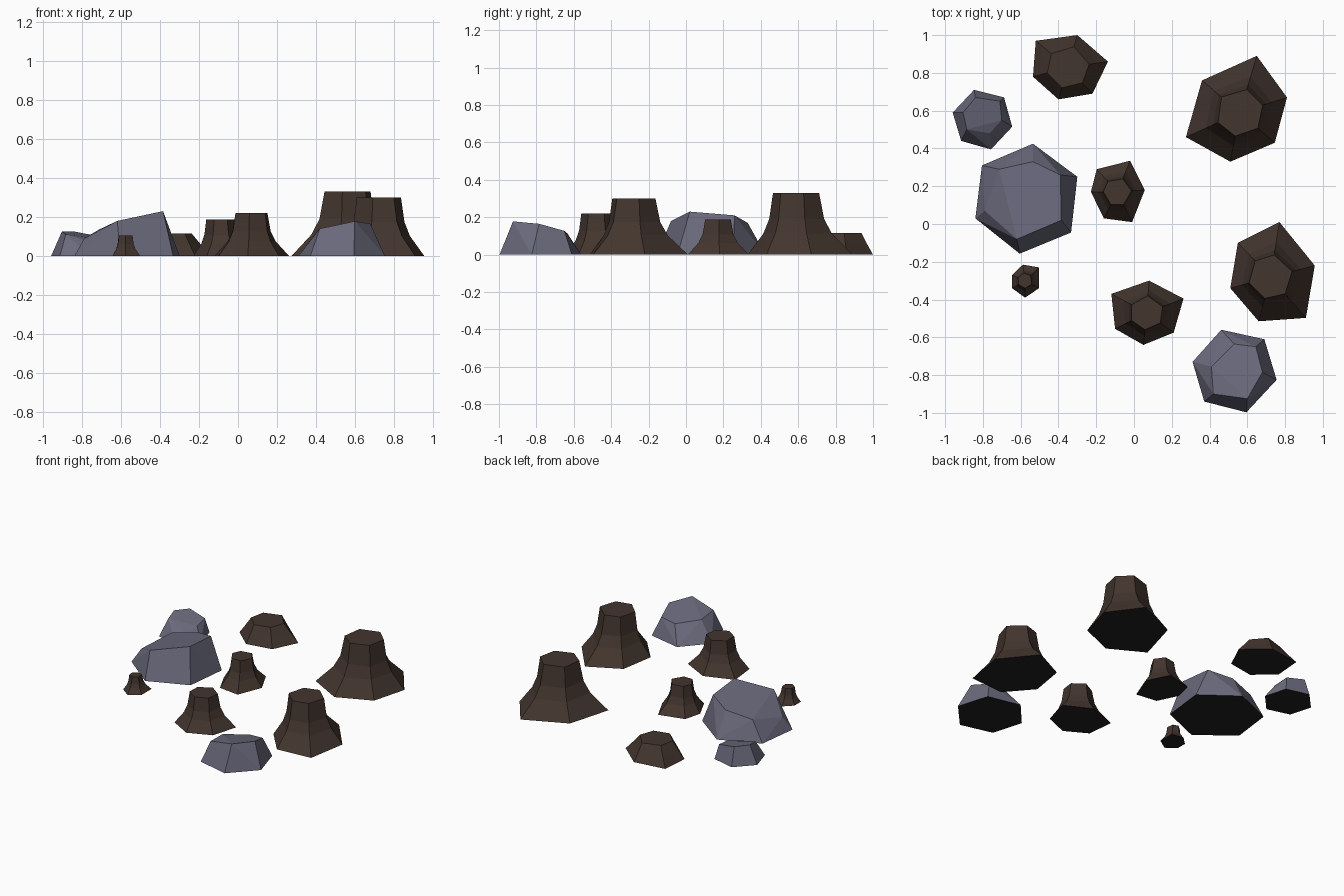
import bpy, bmesh
from mathutils import Vector

if "Cube" in bpy.data.objects:
    bpy.data.objects.remove(bpy.data.objects["Cube"])


def material(name, color):
    m = bpy.data.materials.new(name)
    m.diffuse_color = (*color, 1)
    m.use_nodes = True
    m.node_tree.nodes["Principled BSDF"].inputs["Base Color"].default_value = m.diffuse_color
    return m


BARK = material("dark brown", (0.056, 0.0355, 0.027))
STONE = material("blue grey", (0.145, 0.142, 0.2))
UNDERSIDE = material("near black", (0.0144, 0.0144, 0.0144))

FLARED = ((0, 1), (0.34, 0.385), (0.58, 0.15), (1, 0))  # height, blend to foot
STRAIGHT = ((0, 1), (0.5, 0.48), (1, 0))


def finish(name, bm, mat):
    bmesh.ops.recalc_face_normals(bm, faces=bm.faces)
    # undersides are near black
    for f in bm.faces:
        f.material_index = 1 if f.normal.z < -0.9 else 0
    mesh = bpy.data.meshes.new(name)
    bm.to_mesh(mesh)
    bm.free()
    mesh.materials.append(mat)
    mesh.materials.append(UNDERSIDE)
    bpy.context.collection.objects.link(bpy.data.objects.new(name, mesh))


def mound(name, center, radius, height, base, profile=FLARED):
    """Six-sided mound: irregular foot blending into a regular flat top."""
    bm = bmesh.new()
    c = Vector(center)
    rings = []
    for zf, t in profile:
        ring = []
        for p in base:
            foot = Vector(p)
            top = c + (foot - c).normalized() * radius
            q = top.lerp(foot, t)
            ring.append(bm.verts.new((q.x, q.y, zf * height)))
        rings.append(ring)
    for lo, hi in zip(rings, rings[1:]):
        for i in range(6):
            j = (i + 1) % 6
            bm.faces.new((lo[i], lo[j], hi[j], hi[i]))
    bm.faces.new(rings[0])
    bm.faces.new(rings[-1])
    finish(name, bm, BARK)


def rock(name, base, top):
    """Faceted boulder: hull of a foot outline and a tilted top outline."""
    bm = bmesh.new()
    for p in [(x, y, 0) for x, y in base] + top:
        bm.verts.new(p)
    bmesh.ops.convex_hull(bm, input=bm.verts)
    bmesh.ops.dissolve_limit(bm, angle_limit=0.12, verts=bm.verts, edges=bm.edges)
    finish(name, bm, STONE)


# brown mounds
mound("mound_back_right", (.56, .59), .127, .33,
      [(.65, .89), (.81, .67), (.745, .43), (.51, .33), (.275, .46), (.36, .76)])
mound("mound_right", (.723, -.28), .118, .30,
      [(.77, .01), (.957, -.22), (.91, -.497), (.66, -.515), (.51, -.34), (.55, -.10)])
mound("mound_front", (.067, -.47), .09, .22,
      [(.08, -.30), (.262, -.395), (.21, -.575), (.05, -.64), (-.10, -.555), (-.12, -.37)])
mound("mound_middle", (-.088, .17), .075, .187,
      [(-.02, .335), (.057, .18), (-.01, .01), (-.16, .03), (-.228, .17), (-.197, .29)])
mound("mound_tiny", (-.577, -.30), .04, .105,
      [(-.645, -.27), (-.588, -.215), (-.503, -.23), (-.503, -.34), (-.577, -.39), (-.645, -.34)])
mound("mound_back_left", (-.35, .83), .113, .115,
      [(-.30, 1.0), (-.138, .86), (-.22, .69), (-.40, .66), (-.535, .78), (-.52, .97)],
      STRAIGHT)

# grey boulders
rock("boulder_large",
     [(-.535, .425), (-.30, .25), (-.333, -.045), (-.605, -.157), (-.84, .03), (-.805, .31)],
     [(-.535, .33, .17), (-.39, .26, .21), (-.385, .02, .23),
      (-.62, -.08, .18), (-.79, .07, .09), (-.715, .29, .135)])
rock("boulder_small",
     [(-.847, .71), (-.688, .67), (-.645, .515), (-.757, .395), (-.915, .44), (-.96, .59)],
     [(-.84, .67, .125), (-.71, .65, .1), (-.70, .55, .085),
      (-.765, .48, .075), (-.885, .50, .11), (-.905, .59, .125)])
rock("boulder_front",
     [(.462, -.56), (.69, -.61), (.755, -.825), (.595, -.997), (.372, -.94), (.31, -.73)],
     [(.53, -.635, .115), (.645, -.65, .127), (.68, -.785, .165),
      (.60, -.925, .178), (.42, -.90, .14), (.41, -.755, .13)])
